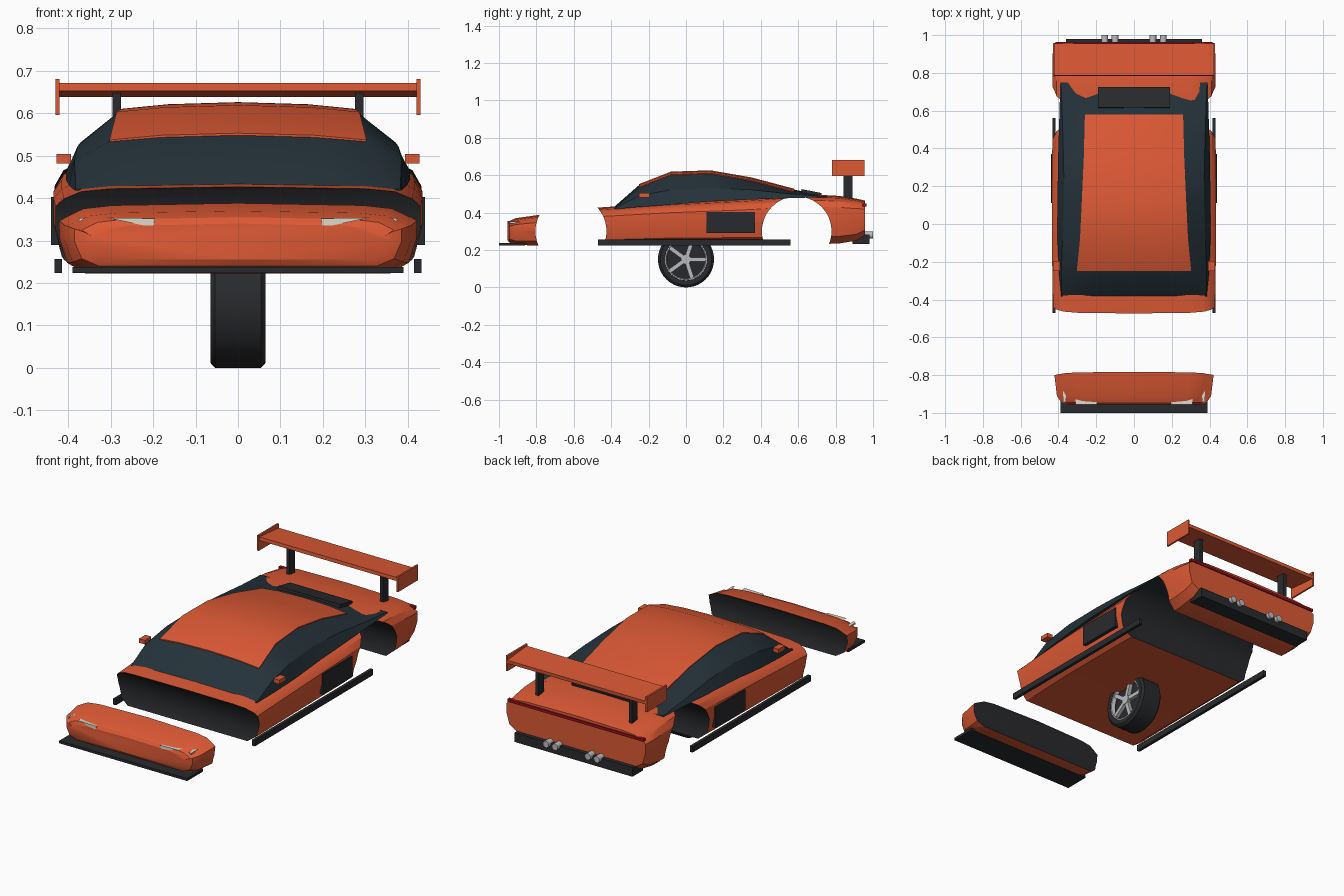
import bpy, bmesh
from math import sin, cos, pi, radians
from mathutils import Matrix, Vector

if "Cube" in bpy.data.objects:
    bpy.data.objects.remove(bpy.data.objects["Cube"])


def mat(name, col):
    m = bpy.data.materials.new(name)
    m.diffuse_color = (*col, 1)
    m.use_nodes = True
    m.node_tree.nodes["Principled BSDF"].inputs["Base Color"].default_value = m.diffuse_color
    return m


PAINT = mat("orange_paint", (0.72, 0.1, 0.035))
DARK = mat("black_trim", (0.022, 0.023, 0.026))
GLASS = mat("tinted_glass", (0.018, 0.032, 0.042))
LAMP = mat("cream_lamp", (0.75, 0.7, 0.58))
RED = mat("red_lamp", (0.3, 0.005, 0.01))
METAL = mat("metal", (0.5, 0.5, 0.52))


def finish(name, bm, material, angle=None):
    bmesh.ops.recalc_face_normals(bm, faces=bm.faces)
    me = bpy.data.meshes.new(name)
    bm.to_mesh(me)
    bm.free()
    me.materials.append(material)
    ob = bpy.data.objects.new(name, me)
    bpy.context.collection.objects.link(ob)
    if angle:
        smooth(ob, angle)
    return ob


def smooth(ob, angle):
    bpy.ops.object.select_all(action='DESELECT')
    ob.select_set(True)
    bpy.context.view_layer.objects.active = ob
    bpy.ops.object.shade_smooth_by_angle(angle=radians(angle))


def box(name, x, y, z, material, tilt=0):
    """Box from (min, max) ranges, tilted about the x axis."""
    c = Vector((sum(x) / 2, sum(y) / 2, sum(z) / 2))
    m = (Matrix.Translation(c) @ Matrix.Rotation(radians(tilt), 4, 'X')
         @ Matrix.Diagonal((x[1] - x[0], y[1] - y[0], z[1] - z[0], 1)))
    bm = bmesh.new()
    bmesh.ops.create_cube(bm, size=1, matrix=m)
    return finish(name, bm, material)


def pair(name, x, y, z, material):
    box(name + "_right", x, y, z, material)
    box(name + "_left", (-x[1], -x[0]), y, z, material)


def cyl(name, c, r, length, axis, material, n=16):
    rot = Matrix.Rotation(pi / 2, 4, 'Y' if axis == 'X' else 'X')
    bm = bmesh.new()
    bmesh.ops.create_cone(bm, cap_ends=True, segments=n, radius1=r, radius2=r,
                          depth=length, matrix=Matrix.Translation(c) @ rot)
    return finish(name, bm, material, 35)


def loft(name, stations, material, angle):
    """Skin mirrored half sections [(y, [(x, z), ...]), ...] and cap the ends."""
    bm = bmesh.new()
    rings = []
    for y, half in stations:
        pts = half + [(-x, z) for x, z in reversed(half) if x > 1e-6]
        rings.append([bm.verts.new((x, y, z)) for x, z in pts])
    n = len(rings[0])
    for a, b in zip(rings, rings[1:]):
        for i in range(n):
            j = (i + 1) % n
            bm.faces.new((a[i], a[j], b[j], b[i]))
    bm.faces.new(rings[0])
    bm.faces.new(rings[-1])
    return finish(name, bm, material, angle)


# Body shell: y, half width, bottom, top
def body_half(w, b, t):
    h = t - b
    return [(0, b), (.85 * w, b), (.955 * w, b + .15 * h), (w, b + .5 * h),
            (w, b + .76 * h), (.955 * w, t - .03), (.86 * w, t - .012),
            (.7 * w, t - .005), (0, t)]


BODY = [(-.955, .36, .255, .34), (-.945, .385, .24, .355), (-.91, .408, .228, .37),
        (-.77, .425, .222, .39), (-.47, .43, .224, .427), (-.38, .43, .225, .433),
        (-.1, .435, .23, .452), (.3, .435, .23, .472), (.6, .428, .23, .493),
        (.7, .43, .231, .496), (.82, .432, .235, .489), (.91, .43, .25, .475),
        (.958, .425, .28, .464)]
body = loft("body_shell", [(y, body_half(w, b, t)) for y, w, b, t in BODY], PAINT, 30)
body.data.materials.append(DARK)

# Wheel arches cut right across the body, dark inside
for y, r in ((-.615, .19), (.592, .186)):
    cut = cyl("arch_cutter", (0, y, .3), r, 1.2, 'X', PAINT, 48)
    cut.data.materials.append(DARK)
    for p in cut.data.polygons:
        p.material_index = 1
    mod = body.modifiers.new("arch", 'BOOLEAN')
    mod.operation, mod.solver, mod.object = 'DIFFERENCE', 'EXACT', cut
    dg = bpy.context.evaluated_depsgraph_get()
    new = bpy.data.meshes.new_from_object(body.evaluated_get(dg))
    body.modifiers.clear()
    body.data = new
    bpy.data.objects.remove(cut)
smooth(body, 30)

# Glass cabin: y, belt half width, belt z, kink x, kink z, roof half width, roof z
CABIN = [(-.385, .385, .418, .382, .421, .375, .43), (-.25, .398, .43, .385, .49, .303, .548),
         (-.08, .405, .442, .378, .522, .286, .614), (.13, .405, .46, .37, .532, .276, .621),
         (.35, .402, .47, .373, .522, .266, .583), (.58, .395, .478, .38, .498, .26, .522),
         (.75, .39, .482, .386, .486, .25, .49)]
loft("cabin_glass", [(y, [(0, bz), (bx, bz), (kx, kz), (rx, rz - .015), (rx * .6, rz - .005), (0, rz)])
                     for y, bx, bz, kx, kz, rx, rz in CABIN], GLASS, 25)

# Roof skin laid over the glass
loft("roof_panel", [(y, [(0, z - .012), (w, z - .022), (w, z - .011), (w * .6, z), (0, z + .005)])
                    for y, _, _, _, _, w, z in CABIN[1:6]], PAINT, 25)
box("engine_vent", (-.19, .19), (.615, .725), (.497, .515), DARK, -11)

# Trim
box("front_splitter", (-.39, .39), (-1, -.86), (.224, .238), DARK)
box("rear_diffuser", (-.36, .36), (.89, .98), (.232, .283), DARK)
box("tail_light", (-.415, .415), (.945, .964), (.433, .448), RED)
pair("side_skirt", (.415, .432), (-.47, .56), (.224, .257), DARK)
pair("side_intake", (.40, .44), (.11, .37), (.29, .403), DARK)
pair("mirror", (.393, .428), (-.25, -.195), (.481, .504), PAINT)

# Exhaust pipes
for i, x in enumerate((-.155, -.1, .1, .155)):
    cyl(f"exhaust_{i}", (x, .97, .28), .018, .06, 'Y', METAL)

# Headlights: thin wedges on the nose
for s, side in ((1, "right"), (-1, "left")):
    bm = bmesh.new()
    for tri in ([(.195, .352), (.31, .354), (.2, .331)], [(.36, .354), (.375, .352), (.374, .343)]):
        rim = []
        for dy in (0, .06):
            rim.append([bm.verts.new((s * x, -.955 + dy + max(0, x - .31) * .2, z)) for x, z in tri])
            bm.faces.new(rim[-1])
        for i in range(3):
            j = (i + 1) % 3
            bm.faces.new((rim[0][i], rim[0][j], rim[1][j], rim[1][i]))
    finish("headlight_" + side, bm, LAMP)

# Rear wing
box("wing_blade", (-.42, .42), (.785, .955), (.645, .664), PAINT, -5)
pair("wing_endplate", (.42, .43), (.78, .955), (.596, .68), PAINT)
pair("wing_post", (.275, .295), (.842, .89), (.47, .65), DARK)


# Single wheel under the middle
def revolve(name, prof, material, n=40):
    bm = bmesh.new()
    rings = [[bm.verts.new((x, r * cos(2 * pi * k / n), .15 + r * sin(2 * pi * k / n)))
              for x, r in prof] for k in range(n)]
    m = len(prof)
    for k in range(n):
        a, b = rings[k], rings[(k + 1) % n]
        for i in range(m):
            j = (i + 1) % m
            bm.faces.new((a[i], b[i], b[j], a[j]))
    return finish(name, bm, material, 30)


revolve("tyre", [(-.065, .113), (-.065, .138), (-.054, .15), (.054, .15),
                 (.065, .138), (.065, .113), (.05, .105), (-.05, .105)], DARK)
revolve("rim_ring", [(.045, .102), (.045, .112), (.064, .113), (.064, .107)], METAL)
cyl("wheel_disc", (0, 0, .15), .106, .08, 'X', DARK, 40)
cyl("wheel_hub", (.05, 0, .15), .026, .024, 'X', METAL, 20)
bm = bmesh.new()
for k in range(5):
    m = (Matrix.Translation((.05, 0, .15)) @ Matrix.Rotation(2 * pi * k / 5, 4, 'X')
         @ Matrix.Translation((0, .06, 0)) @ Matrix.Diagonal((.02, .095, .022, 1)))
    bmesh.ops.create_cube(bm, size=1, matrix=m)
finish("wheel_spokes", bm, METAL)
